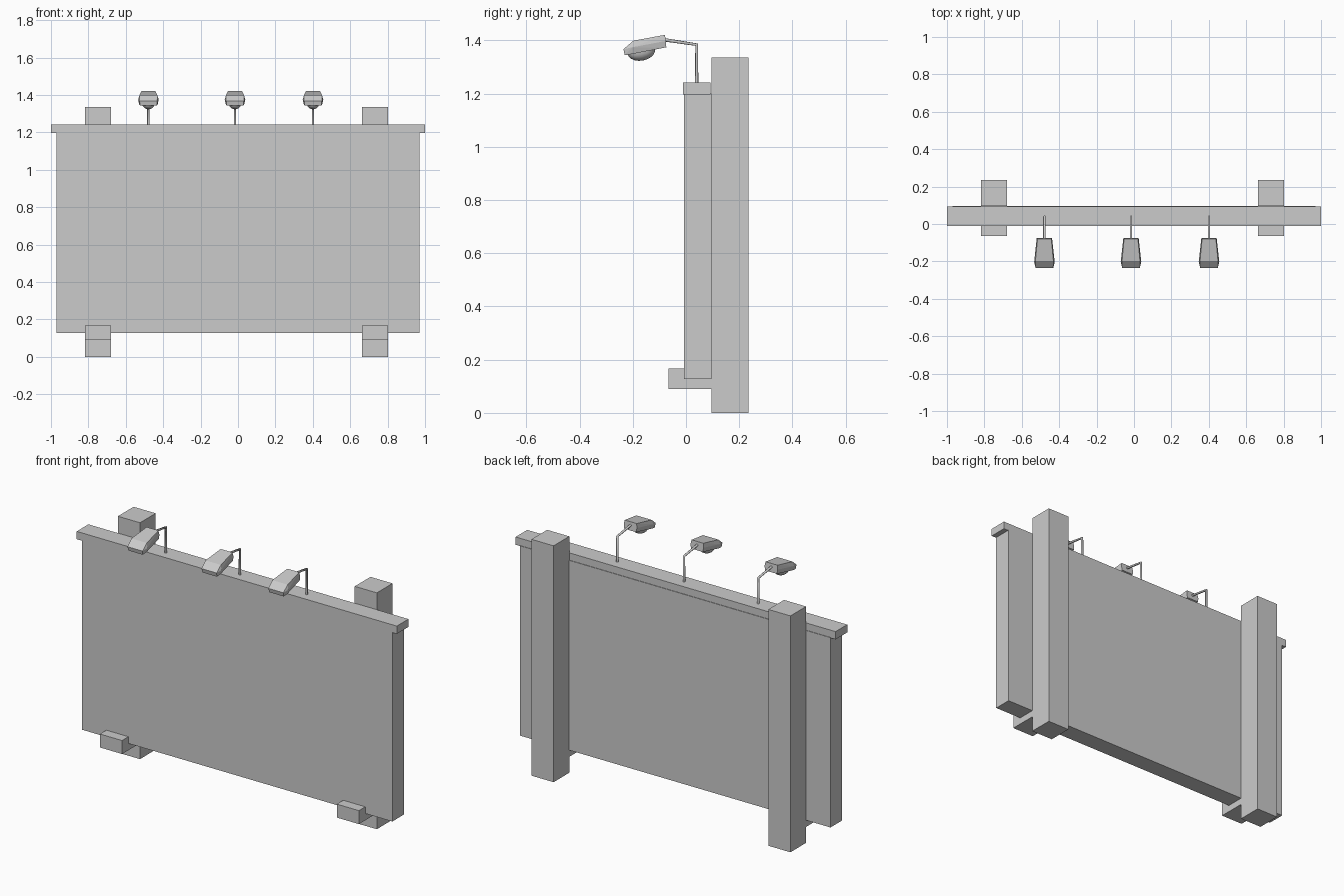
import bpy, bmesh, math
from mathutils import Matrix

if "Cube" in bpy.data.objects:
    bpy.data.objects.remove(bpy.data.objects["Cube"])


def box(name, x0, x1, y0, y1, z0, z1):
    bm = bmesh.new()
    m = Matrix.Translation(((x0 + x1) / 2, (y0 + y1) / 2, (z0 + z1) / 2))
    m = m @ Matrix.Diagonal((x1 - x0, y1 - y0, z1 - z0, 1))
    bmesh.ops.create_cube(bm, size=1, matrix=m)
    return from_bmesh(name, bm)


def from_bmesh(name, bm, x=0):
    mesh = bpy.data.meshes.new(name)
    bm.to_mesh(mesh)
    bm.free()
    ob = bpy.data.objects.new(name, mesh)
    ob.location.x = x
    bpy.context.collection.objects.link(ob)
    return ob


# Sign panel and its top cap
box("panel", -0.97, 0.97, -0.008, 0.096, 0.128, 1.2)
box("top_cap", -1, 1, -0.011, 0.093, 1.197, 1.241)

# Posts with foot brackets holding the panel
for side, x in (("left", -0.748), ("right", 0.732)):
    box(side + "_post", x - 0.069, x + 0.069, 0.095, 0.235, 0, 1.335)
    box(side + "_bracket", x - 0.069, x + 0.069, -0.065, 0.1, 0.09, 0.166)


def lamp_arm(name, x):
    # Bent tube: upright then slightly rising forward arm
    cu = bpy.data.curves.new(name, 'CURVE')
    cu.dimensions = '3D'
    cu.bevel_depth = 0.0065
    cu.bevel_resolution = 2
    cu.use_fill_caps = True
    sp = cu.splines.new('POLY')
    pts = [(0, 0.04, 1.235), (0, 0.04, 1.384), (0, -0.085, 1.403)]
    sp.points.add(len(pts) - 1)
    for p, co in zip(sp.points, pts):
        p.co = (*co, 1)
    ob = bpy.data.objects.new(name, cu)
    ob.location.x = x
    bpy.context.collection.objects.link(ob)
    bpy.ops.object.select_all(action='DESELECT')
    ob.select_set(True)
    bpy.context.view_layer.objects.active = ob
    bpy.ops.object.convert(target='MESH')


def lamp_head(name, x):
    # Faceted housing: half-width, y, z of the corners, mirrored and hulled
    corners = [(0.037, -0.079, 1.421), (0.048, -0.198, 1.399),
               (0.041, -0.076, 1.398), (0.055, -0.203, 1.374), (0.047, -0.235, 1.367),
               (0.037, -0.074, 1.374), (0.049, -0.203, 1.349), (0.045, -0.23, 1.344)]
    bm = bmesh.new()
    for hw, y, z in corners:
        for s in (-1, 1):
            bm.verts.new((s * hw, y, z))
    bmesh.ops.convex_hull(bm, input=bm.verts)
    bmesh.ops.dissolve_limit(bm, angle_limit=math.radians(4),
                             verts=bm.verts, edges=bm.edges)
    bmesh.ops.recalc_face_normals(bm, faces=bm.faces)
    return from_bmesh(name, bm, x)


def lamp_lens(name, x):
    # Lower half of a flattened sphere, tilted with the housing
    bm = bmesh.new()
    bmesh.ops.create_uvsphere(bm, u_segments=16, v_segments=10, radius=1)
    bmesh.ops.delete(bm, geom=[v for v in bm.verts if v.co.z > 0.05], context='VERTS')
    m = Matrix.Translation((0, -0.168, 1.36)) @ Matrix.Rotation(math.radians(11), 4, 'X')
    bm.transform(m @ Matrix.Diagonal((0.036, 0.053, 0.036, 1)))
    for f in bm.faces:
        f.smooth = True
    return from_bmesh(name, bm, x)


# Three lamps over the panel
for i, x in enumerate((-0.479, -0.016, 0.401), 1):
    lamp_arm(f"lamp_arm_{i}", x)
    lamp_head(f"lamp_head_{i}", x)
    lamp_lens(f"lamp_lens_{i}", x)
